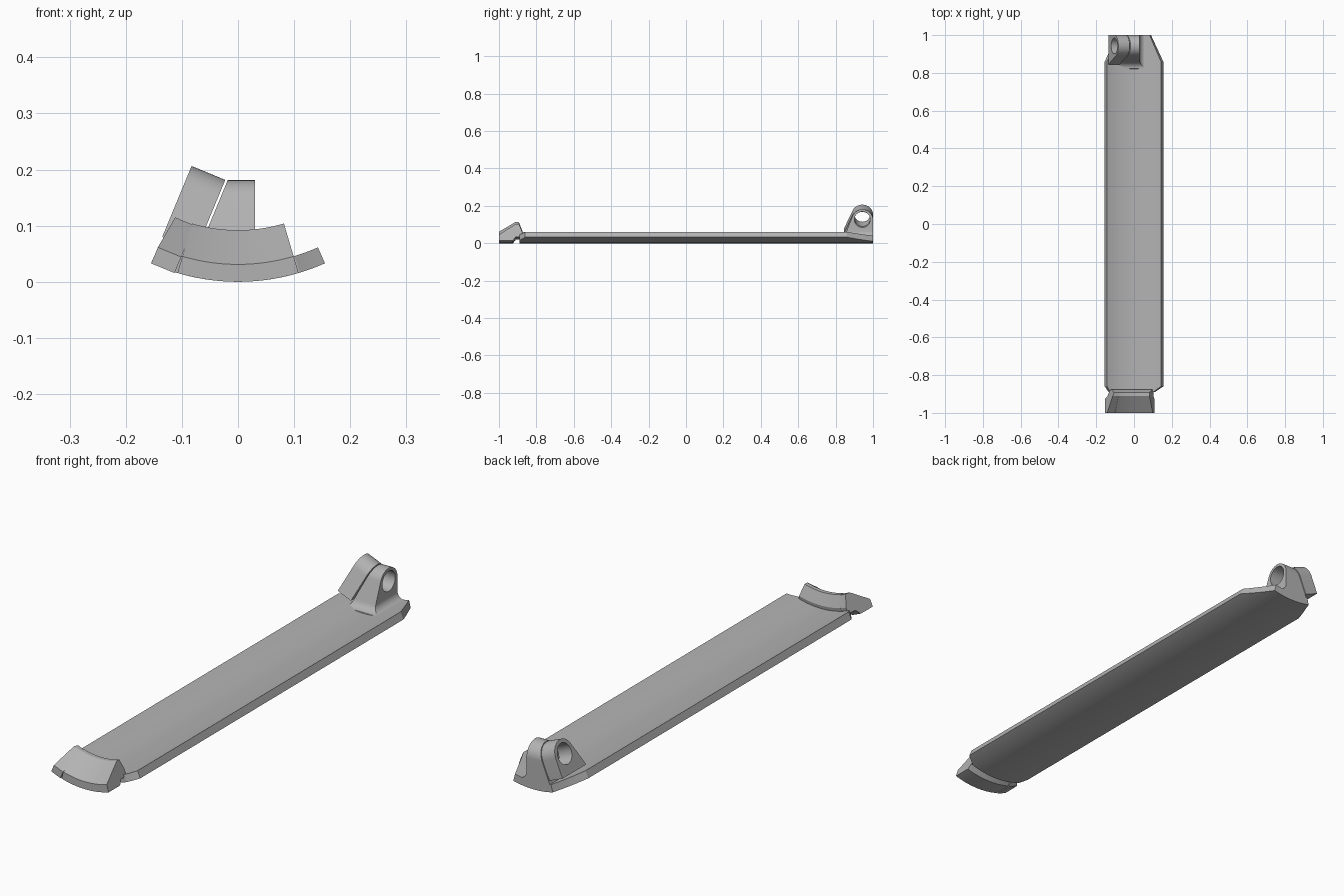
import bpy, bmesh, math
from mathutils import Matrix, Vector

if "Cube" in bpy.data.objects:
    bpy.data.objects.remove(bpy.data.objects["Cube"])

R_OUT, T_IN = 0.38, 0.031           # panel arc radius and wall thickness
TILT = math.radians(22.5)           # angle of the tilted side segment
LUG_Y, LUG_R, BORE_R = 0.943, 0.057, 0.042

grey = bpy.data.materials.new("plain grey")
grey.use_nodes = True
GREY = (0.45, 0.45, 0.45, 1)
grey.diffuse_color = GREY
grey.node_tree.nodes["Principled BSDF"].inputs["Base Color"].default_value = GREY


def activate(obj):
    bpy.ops.object.select_all(action='DESELECT')
    obj.select_set(True)
    bpy.context.view_layer.objects.active = obj


def loft(name, rings):
    """Skin a list of equal closed rings and cap both ends."""
    bm = bmesh.new()
    loops = [[bm.verts.new(p) for p in ring] for ring in rings]
    n = len(loops[0])
    for a, b in zip(loops, loops[1:]):
        for i in range(n):
            j = (i + 1) % n
            bm.faces.new((a[i], a[j], b[j], b[i]))
    bm.faces.new(loops[0][::-1])
    bm.faces.new(loops[-1])
    bmesh.ops.recalc_face_normals(bm, faces=bm.faces)
    mesh = bpy.data.meshes.new(name)
    bm.to_mesh(mesh)
    bm.free()
    mesh.materials.append(grey)
    obj = bpy.data.objects.new(name, mesh)
    bpy.context.collection.objects.link(obj)
    return obj


def smooth(obj):
    activate(obj)
    bpy.ops.object.shade_smooth_by_angle(angle=math.radians(25))


def bore(obj, centre, axis):
    """Drill a round hole through a lug."""
    bpy.ops.mesh.primitive_cylinder_add(vertices=48, radius=BORE_R, depth=0.5, location=centre)
    cutter = bpy.context.object
    cutter.name = "bore_cutter"
    cutter.hide_render = True
    cutter.rotation_euler = Vector(axis).to_track_quat('Z', 'Y').to_euler()
    activate(obj)
    mod = obj.modifiers.new("bore", 'BOOLEAN')
    mod.operation = 'DIFFERENCE'
    mod.solver = 'EXACT'
    mod.object = cutter
    bpy.ops.object.modifier_apply(modifier=mod.name)
    bpy.data.objects.remove(cutter)


def on_arc(angle, y, h):
    """Point at height h above the outer arc."""
    r = R_OUT - h
    return (r * math.sin(angle), y, R_OUT - r * math.cos(angle))


def on_tilt(u, y, h):
    """Point in the straight segment tilted about the arc centre."""
    d = R_OUT - h
    c, s = math.cos(TILT), math.sin(TILT)
    return (u * c - d * s, y, R_OUT - u * s - d * c)


def ramp(v, a, b):
    return max(0.0, min(1.0, (v - a) / (b - a)))


# Curved long panel with clipped corners
HALF = math.asin(0.155 / R_OUT)
angles = [-HALF + 2 * HALF * i / 40 for i in range(41)]
angles += [math.asin(x / R_OUT) for x in (-0.135, -0.09, 0.09, 0.11)]
rings = []
for a in sorted(angles):
    x = R_OUT * math.sin(a)
    back = 1 - 0.14 * ramp(abs(x), 0.09, 0.155)
    front = -0.89 + 0.03 * (ramp(x, 0.11, 0.155) + ramp(-x, 0.135, 0.155))
    rings.append([on_arc(a, front, 0), on_arc(a, back, 0),
                  on_arc(a, back, T_IN), on_arc(a, front, T_IN)])
smooth(loft("curved_panel", rings))

# Front lip: wedge profile with an underside groove
lip = [(-1, 0), (-0.925, 0), (-0.91, 0.02), (-0.88, 0.02),
       (-0.875, 0.045), (-0.893, 0.092), (-0.91, 0.092), (-1, T_IN)]
END = math.radians(16.5)
smooth(loft("front_lip", [[on_arc(-END + 2 * END * i / 24, y, h) for y, h in lip]
                          for i in range(25)]))


# Straight tilted piece beside the lip, its outer end narrowing backward
def outer_u(y):
    return -0.01 + 0.02 * ramp(y, -0.93, -0.88)


loft("front_lip_side", [[on_tilt(outer_u(y), y, h) for y, h in lip],
                        [on_tilt(0.035, y, h) for y, h in lip]])


# Main lug: horizontal slices with filleted foot and rounded top
def flare(z, radius):
    h = max(0.0, min(radius, z - 0.034))
    return radius - math.sqrt(radius ** 2 - (radius - h) ** 2)


LUG_Z = 0.124
bend_z = LUG_Z + LUG_R * math.sin(math.radians(20))
bend_y = LUG_Y - LUG_R * math.cos(math.radians(20))
heights = [0.02] + [0.034 + 0.03 * (i / 8) ** 1.7 for i in range(9)] + [0.09, LUG_Z]
heights += [LUG_Z + LUG_R * math.sin(math.radians(a)) for a in range(5, 90, 5)]
heights.append(LUG_Z + LUG_R * 0.9995)
rings = []
for z in heights:
    half = math.sqrt(max(0, LUG_R ** 2 - max(0, z - LUG_Z) ** 2))
    y0 = LUG_Y - half if z > bend_z else bend_y - 0.39 * (bend_z - z)
    y0 -= flare(z, 0.024)
    y1 = LUG_Y + half
    x0 = -0.018 - (0.182 - z) * math.tan(TILT)
    x1 = 0.03 + flare(z, 0.03)
    rings.append([(x0, y0, z), (x1, y0, z), (x1, y1, z), (x0, y1, z)])
main_lug = loft("main_lug", rings)
bore(main_lug, (0, LUG_Y, LUG_Z + 0.003), (1, 0, 0))
smooth(main_lug)

# Tilted lug: teardrop profile pushed along the tilted direction
TOP_Z = 0.131
profile = [(0.845, 0.051), (1, 0.051)]
profile += [(LUG_Y + LUG_R * math.cos(math.radians(a)),
             TOP_Z + LUG_R * math.sin(math.radians(a))) for a in range(0, 161, 8)]
tilted_lug = loft("tilted_lug", [[on_tilt(u, y, h) for y, h in profile]
                                 for u in (-0.01, 0.055)])
bore(tilted_lug, on_tilt(0.02, LUG_Y, TOP_Z),
     (math.cos(TILT), 0, -math.sin(TILT)))
smooth(tilted_lug)
